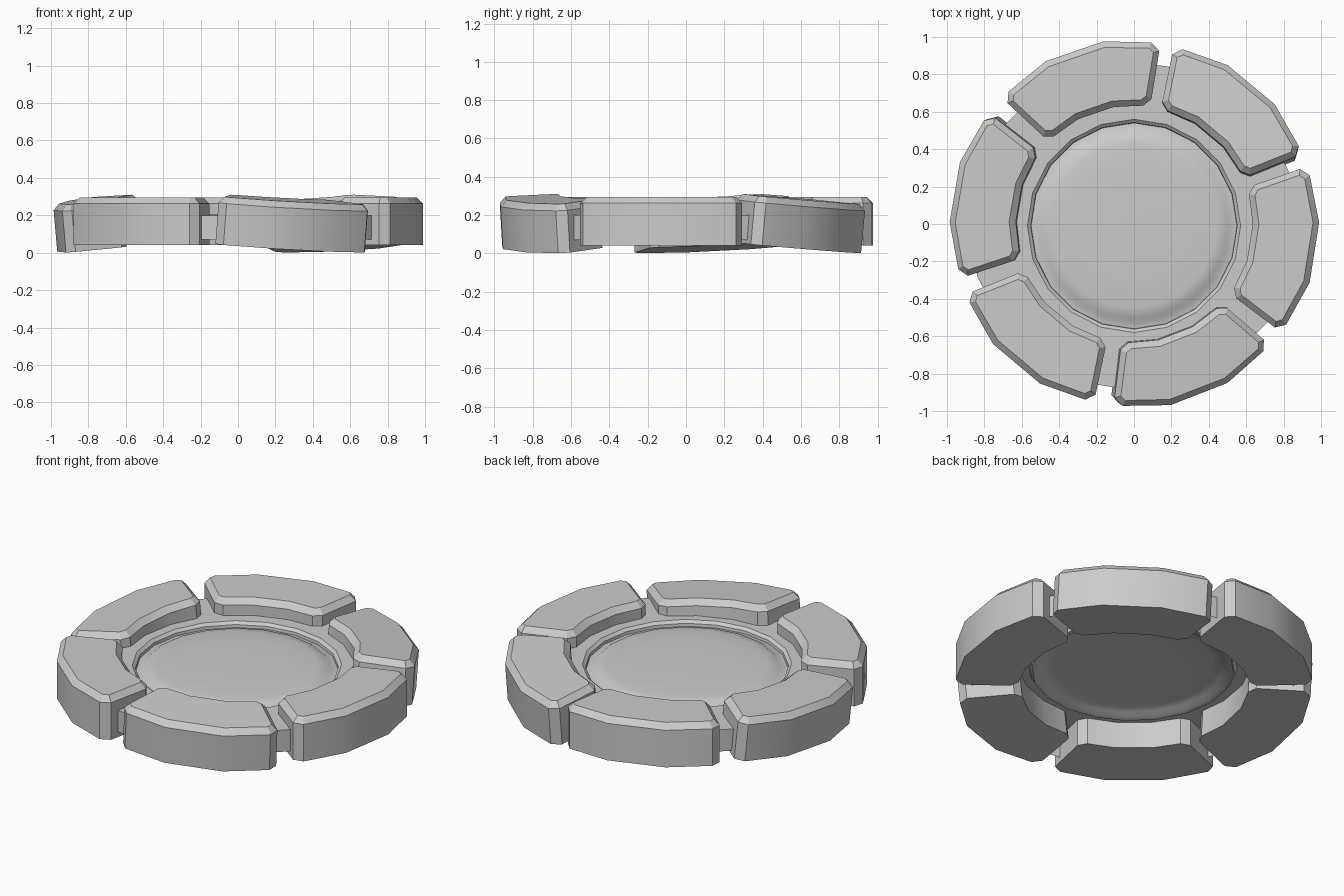
import bpy, bmesh
from math import radians, cos, sin, pi
from mathutils import Matrix, Vector

cube = bpy.data.objects.get("Cube")
if cube:
    bpy.data.objects.remove(cube, do_unlink=True)

stone = bpy.data.materials.new("stone grey")
stone.use_nodes = True
GREY = (0.6, 0.6, 0.6, 1)
stone.diffuse_color = GREY
stone.node_tree.nodes["Principled BSDF"].inputs["Base Color"].default_value = GREY


def finish(name, bm, angle):
    bmesh.ops.recalc_face_normals(bm, faces=bm.faces)
    mesh = bpy.data.meshes.new(name)
    bm.to_mesh(mesh)
    bm.free()
    mesh.materials.append(stone)
    obj = bpy.data.objects.new(name, mesh)
    bpy.context.collection.objects.link(obj)
    bpy.ops.object.select_all(action="DESELECT")
    obj.select_set(True)
    bpy.context.view_layer.objects.active = obj
    bpy.ops.object.shade_smooth_by_angle(angle=radians(angle))
    return obj


def lathe(name, profile, sides=20):
    bm = bmesh.new()
    verts = [bm.verts.new((0, r, z)) for r, z in profile]
    edges = [bm.edges.new(pair) for pair in zip(verts, verts[1:])]
    bmesh.ops.spin(bm, geom=verts + edges, cent=(0, 0, 0), axis=(0, 0, 1),
                   angle=2 * pi, steps=sides)
    bmesh.ops.remove_doubles(bm, verts=bm.verts, dist=0.0005)
    obj = finish(name, bm, 40)
    # upper faces look upward
    if sum(p.normal.z * p.area for p in obj.data.polygons) < 0:
        obj.data.flip_normals()
    obj.location.y = -0.01
    return obj


# Shallow domed centre plate and the open-bottomed ring the blocks sit on
lathe("centre_disc", [(0, 0.205), (0.3, 0.203), (0.44, 0.198), (0.495, 0.19),
                      (0.52, 0.172), (0.55, 0.168)])
lathe("base_ring", [(0.55, 0.168), (0.552, 0.185), (0.57, 0.2),
                    (0.88, 0.2), (0.88, 0.07)])

# Half outline of a block: angle from its middle, radius
HALF = [(9.5, 0.99), (24.5, 0.975), (27.3, 0.935),
        (27, 0.675), (23.5, 0.635), (9, 0.635)]
OUTLINE = HALF + [(-a, r) for a, r in reversed(HALF)]
BOTTOM, TOP, BEVEL = 0.04, 0.295, 0.033


def block(name, centre, tilted):
    bm = bmesh.new()
    base = bm.faces.new([bm.verts.new((r * cos(radians(a)), r * sin(radians(a)), BOTTOM))
                         for a, r in OUTLINE])
    made = bmesh.ops.extrude_face_region(bm, geom=[base], use_keep_orig=True)["geom"]
    top = next(g for g in made if isinstance(g, bmesh.types.BMFace))
    bmesh.ops.translate(bm, verts=top.verts, vec=(0, 0, TOP - BEVEL - BOTTOM))
    bmesh.ops.recalc_face_normals(bm, faces=bm.faces)
    # chamfer around the upper edge
    bmesh.ops.inset_individual(bm, faces=[top], thickness=BEVEL, depth=BEVEL)
    if tilted:
        pivot = Vector((0.8, 0, TOP))
        turn = Matrix.Rotation(0.08, 4, "Y") @ Matrix.Rotation(-0.05, 4, "X")
        bmesh.ops.transform(bm, verts=bm.verts, matrix=Matrix.Translation((0, 0, -0.013))
                            @ Matrix.Translation(pivot) @ turn @ Matrix.Translation(-pivot))
    bmesh.ops.rotate(bm, verts=bm.verts, matrix=Matrix.Rotation(radians(centre), 3, "Z"))
    finish(name, bm, 25)


# Three settled blocks alternate with three level ones
for i, centre in enumerate((50, 109, 170, -130, -69, -9)):
    block(f"ring_block_{i + 1}", centre, i % 2 == 0)
